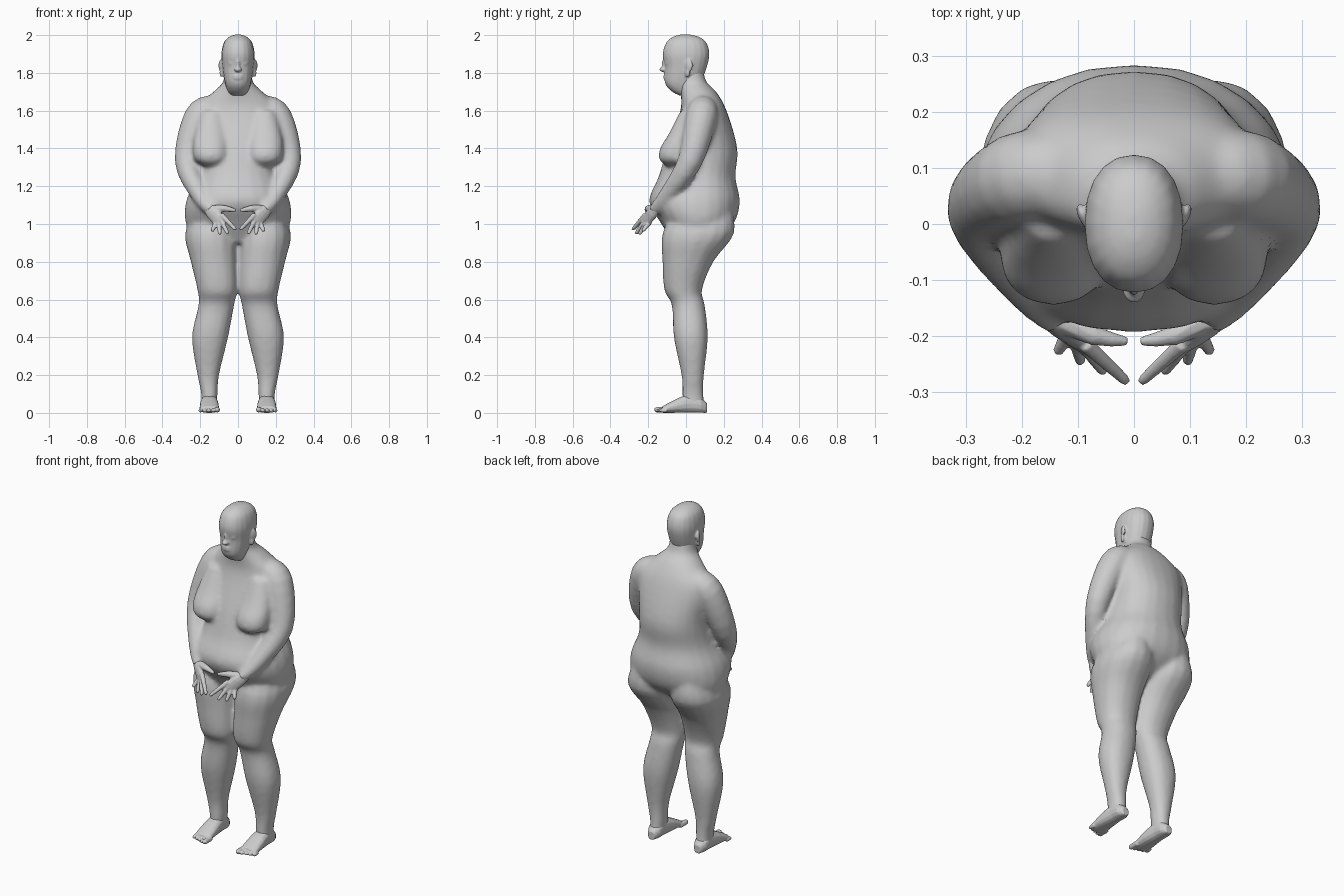
import bpy, bmesh, math
from mathutils import Vector, Matrix

if "Cube" in bpy.data.objects:
    bpy.data.objects.remove(bpy.data.objects["Cube"])

grey = (.6, .6, .6, 1)
skin = bpy.data.materials.new("plain grey")
skin.use_nodes = True
skin.diffuse_color = grey
skin.node_tree.nodes["Principled BSDF"].inputs["Base Color"].default_value = grey

right, back, up = Vector((1, 0, 0)), Vector((0, 1, 0)), Vector((0, 0, 1))
sides = {"left": 1, "right": -1}


def refine(rows, steps=4):
    """Smooth curve through the key rows, column by column."""
    keys = [Vector(row) for row in rows]
    keys = [keys[0]] + keys + [keys[-1]]
    result = []
    for before, start, end, after in zip(keys, keys[1:], keys[2:], keys[3:]):
        for step in range(steps):
            t = step / steps
            slope_in, slope_out = (end - before) / 2, (after - start) / 2
            ease = t * t * (3 - 2 * t)
            result.append(start.lerp(end, ease)
                          + slope_in * t * (1 - t) ** 2 - slope_out * t * t * (1 - t))
    return result + [keys[-1]]


def loft(mesh, rings, side=1, count=16, power=.9):
    """Closed skin over rings given as centre, half axis and half axis."""
    loops = []
    for centre, first_axis, second_axis in rings:
        loop = []
        for index in range(count):
            angle = math.tau * index / count
            c, s = math.cos(angle), math.sin(angle)
            point = (centre + first_axis * math.copysign(abs(c) ** power, c)
                     + second_axis * math.copysign(abs(s) ** power, s))
            loop.append(mesh.verts.new((point.x * side, point.y, point.z)))
        loops.append(loop)
    for lower, upper in zip(loops, loops[1:]):
        for index in range(count):
            mesh.faces.new((lower[index - 1], lower[index], upper[index], upper[index - 1]))
    mesh.faces.new(loops[0])
    mesh.faces.new(loops[-1])


def level_rings(rows):
    """Horizontal rings from height, inner x, outer x, front y and back y."""
    return [(Vector(((inner + outer) / 2, (front + rear) / 2, height)),
             right * (outer - inner) / 2, back * (rear - front) / 2)
            for height, inner, outer, front, rear in refine(rows)]


def centred_rings(rows):
    """Horizontal rings on the middle line from height, half width, front and back."""
    return level_rings([(height, -half, half, front, rear) for height, half, front, rear in rows])


def tube(mesh, points, radii, side, count=8):
    """Round limb along a path."""
    rings = []
    for index, point in enumerate(points):
        following = points[min(index + 1, len(points) - 1)]
        previous = points[max(index - 1, 0)]
        along = (following - previous).normalized()
        across = along.cross(right).normalized()
        rings.append((point, across * radii[index], along.cross(across) * radii[index]))
    loft(mesh, rings, side, count, 1)


def ball(mesh, centre, radii, side=1, tilt=0):
    x, y, z = centre
    placing = (Matrix.Translation((x * side, y, z)) @ Matrix.Rotation(tilt * side, 4, 'Z')
               @ Matrix.Diagonal((*radii, 1)))
    bmesh.ops.create_uvsphere(mesh, u_segments=14, v_segments=10, radius=1, matrix=placing)


def finish(name, mesh, voxel, passes):
    """Blend the overlapping pieces of a part into one soft skin."""
    bmesh.ops.recalc_face_normals(mesh, faces=mesh.faces)
    data = bpy.data.meshes.new(name)
    mesh.to_mesh(data)
    mesh.free()
    data.materials.append(skin)
    part = bpy.data.objects.new(name, data)
    bpy.context.collection.objects.link(part)
    bpy.ops.object.select_all(action='DESELECT')
    part.select_set(True)
    bpy.context.view_layer.objects.active = part
    remesh = part.modifiers.new("Blend", 'REMESH')
    remesh.mode = 'VOXEL'
    remesh.voxel_size = voxel
    soften = part.modifiers.new("Soften", 'SMOOTH')
    soften.iterations = passes
    for modifier in ("Blend", "Soften"):
        bpy.ops.object.modifier_apply(modifier=modifier)
    bpy.ops.object.shade_smooth_by_angle(angle=math.radians(60))


# Body: torso, chest, legs and arms blended into one skin
body = bmesh.new()
torso = [(.9, .2, -.07, .13), (1, .275, -.13, .25), (1.12, .275, -.195, .285),
         (1.25, .22, -.145, .262), (1.4, .205, -.1, .272), (1.6, .22, -.03, .215),
         (1.7, .13, -.03, .16), (1.75, .08, -.04, .11), (1.82, .07, -.04, .09)]
leg = [(1.1, .05, .22, -.05, .24), (.95, .002, .28, -.125, .255), (.8, .002, .25, -.125, .145),
       (.65, .004, .215, -.115, .085), (.57, .02, .21, -.075, .1), (.4, .052, .244, -.065, .116),
       (.2, .1, .215, -.024, .095), (.1, .108, .195, -.02, .093), (.03, .112, .195, -.02, .1)]
chest = [(1.305, .1, .18, -.1, .03), (1.34, .055, .23, -.142, .03), (1.4, .05, .24, -.138, .04),
         (1.48, .06, .23, -.09, .05), (1.6, .08, .2, -.03, .1)]
arm = refine([(.13, .09, 1.61, .075), (.205, .08, 1.56, .085), (.27, .02, 1.33, .066),
              (.2, -.1, 1.15, .046), (.14, -.17, 1.07, .032)])
loft(body, centred_rings(torso), count=24)
for side in sides.values():
    loft(body, level_rings(leg), side)
    loft(body, level_rings(chest), side)
    tube(body, [row.xyz for row in arm], [row.w for row in arm], side, 14)
finish("body", body, .012, 8)

# Head with nose, lips, eyelids and ears
head = bmesh.new()
skull = [(1.68, .04, -.035, .05), (1.705, .055, -.08, .06), (1.75, .07, -.112, .08),
         (1.83, .083, -.113, .11), (1.9, .088, -.123, .124), (1.96, .075, -.105, .108),
         (1.99, .048, -.07, .07), (2.003, .015, -.03, .02)]
loft(head, centred_rings(skull), count=20)
ball(head, (0, -.113, 1.845), (.01, .015, .035))
ball(head, (0, -.122, 1.818), (.02, .02, .013))
for height in (1.772, 1.786):
    ball(head, (0, -.108, height), (.028, .012, .008))
for side in sides.values():
    ball(head, (.034, -.1, 1.85), (.018, .01, .009), side, .3)
    ball(head, (.091, .015, 1.838), (.009, .024, .034), side, -.4)
    ball(head, (.088, .008, 1.8), (.009, .014, .024), side, -.4)
finish("head", head, .006, 3)

# Hands: flat palm, a fan of four fingers and a thumb
first_knuckle, last_knuckle = Vector((.07, -.23, 1.03)), Vector((.12, -.2, 1))
first_tip, last_tip = Vector((.012, -.283, .97)), Vector((.137, -.23, .962))
wrist, palm_end = Vector((.165, -.148, 1.097)), Vector((.094, -.217, 1.01))
spread = (first_knuckle - last_knuckle).normalized()
thickness = spread.cross(palm_end - wrist).normalized()
palm = [(0, .028, .024), (.5, .04, .023), (1, .038, .012)]
thumb = [Vector(point) for point in ((.14, -.165, 1.075), (.07, -.2, 1.082), (.012, -.21, 1.07))]
for label, side in sides.items():
    hand = bmesh.new()
    loft(hand, [(wrist.lerp(palm_end, t), spread * width, thickness * depth)
                for t, width, depth in refine(palm, 2)], side, 12)
    for finger in range(4):
        share = finger / 3
        droop = up * math.sin(math.pi * share) * .022
        knuckle = first_knuckle.lerp(last_knuckle, share) - droop / 4
        tip = first_tip.lerp(last_tip, share) - droop
        path = [knuckle.lerp(tip, t) for t in (-.3, .5, .9, 1)]
        tube(hand, path, (.015, .012, .01, .007), side)
    tube(hand, refine(thumb, 2), (.024, .022, .018, .013, .008), side)
    finish(label + "_hand", hand, .004, 3)

# Feet: arched foot with five toes
arch = [(.112, .02, .05), (.08, .04, .08), (.03, .043, .1), (-.04, .05, .08), (-.125, .052, .035)]
for label, side in sides.items():
    foot = bmesh.new()
    loft(foot, [(Vector((.152, y, height / 2)), right * half, up * height / 2)
                for y, half, height in refine(arch, 2)], side, 14, .85)
    for toe in range(5):
        radius = .011 if toe else .015
        x, reach = .11 + .022 * toe, -.168 + .007 * toe
        path = [Vector((x, y, radius + .002)) for y in (-.1, reach + .012, reach)]
        tube(foot, path, (radius, radius, radius / 2), side)
    finish(label + "_foot", foot, .004, 2)
